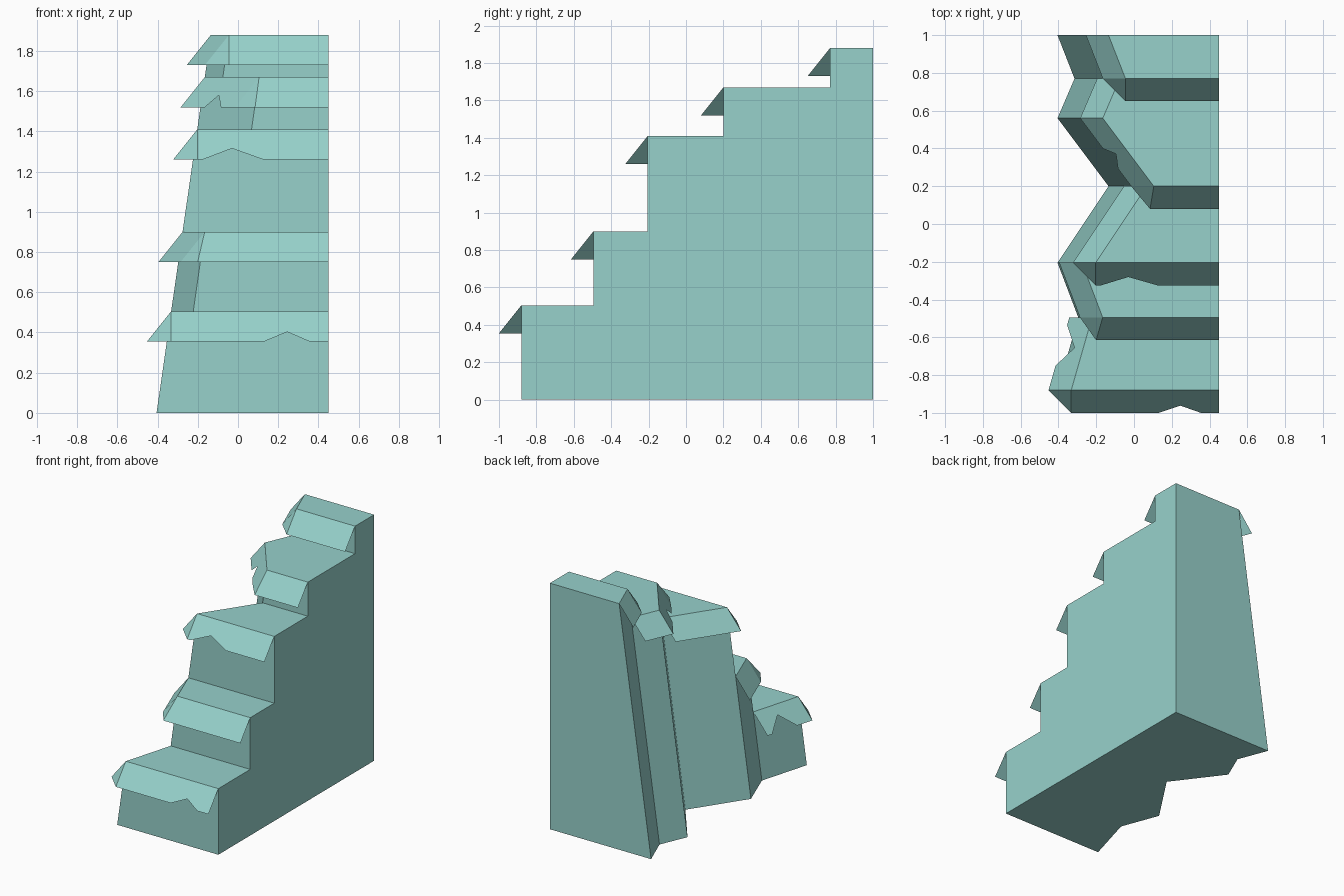
import bpy, bmesh
from mathutils import Vector

if "Cube" in bpy.data.objects:
    bpy.data.objects.remove(bpy.data.objects["Cube"])

RIGHT, LEAN = 0.45, 0.1436      # flat right side; inward lean of the left wall per unit of height
OUT, DROP = 0.12, 0.15          # overhang and drop of the ledge lips

# Foot of the left wall: y -> x
foot = {-0.88: -0.405, -0.495: -0.295, -0.205: -0.405, 0.2: -0.135,
        0.56: -0.405, 0.77: -0.315, 1.0: -0.405}
ys = sorted(foot)

# Steps: front y, back y, height, lip corner shift,
# chips in the front lip (x, depth), chips in the left lip (y, depth)
steps = [
    (-0.88, -0.495, 0.505, 0, [(0.355, 1), (0.245, 0.68), (0.13, 1)],
     [(-0.75, 1), (-0.655, 0.39), (-0.535, 1)]),
    (-0.495, -0.205, 0.90, -0.035, [], []),
    (-0.205, 0.2, 1.41, 0, [(0.125, 1), (-0.03, 0.63), (-0.175, 1)], []),
    (0.2, 0.77, 1.67, -0.02, [], [(0.293, 1), (0.371, 0.6), (0.40, 1)]),
    (0.77, 1.0, 1.88, 0, [], []),
]

stone = bpy.data.materials.new("pale_teal")
stone.diffuse_color = (0.31, 0.64, 0.60, 1)
stone.use_nodes = True
stone.node_tree.nodes["Principled BSDF"].inputs["Base Color"].default_value = stone.diffuse_color


def edge_x(y, z):
    """x of the leaning left wall at any y and height"""
    for a, b in zip(ys, ys[1:]):
        if a <= y <= b:
            t = (y - a) / (b - a)
            return foot[a] + t * (foot[b] - foot[a]) + LEAN * z


def make(name, faces, closed):
    bm = bmesh.new()
    for pts in faces:
        bm.faces.new([bm.verts.new(Vector(p)) for p in pts])
    bmesh.ops.remove_doubles(bm, verts=bm.verts, dist=1e-4)
    if closed:
        bmesh.ops.recalc_face_normals(bm, faces=bm.faces)
    else:                       # open sheets face upward
        bm.normal_update()
        for f in bm.faces:
            if f.normal.z < 0:
                f.normal_flip()
    me = bpy.data.meshes.new(name)
    bm.to_mesh(me)
    bm.free()
    me.materials.append(stone)
    ob = bpy.data.objects.new(name, me)
    bpy.context.collection.objects.link(ob)


# Stepped body: treads, risers and leaning left wall
body, profile, below = [], [(RIGHT, 1, 0), (RIGHT, -0.88, 0)], 0
for y0, y1, z, *_ in steps:
    seg = [y for y in ys if y0 <= y <= y1]
    body.append([(edge_x(y, z), y, z) for y in seg] + [(RIGHT, y1, z), (RIGHT, y0, z)])
    body.append([(edge_x(y0, below), y0, below), (RIGHT, y0, below),
                 (RIGHT, y0, z), (edge_x(y0, z), y0, z)])
    for a, b in zip(seg, seg[1:]):
        body.append([(edge_x(b, 0), b, 0), (edge_x(a, 0), a, 0),
                     (edge_x(a, z), a, z), (edge_x(b, z), b, z)])
    profile += [(RIGHT, y0, z), (RIGHT, y1, z)]
    below = z
# Right side, underside and back
body.append(profile)
body.append([(RIGHT, 1, 0), (RIGHT, -0.88, 0)] + [(foot[y], y, 0) for y in ys])
body.append([(RIGHT, 1, 0), (foot[1.0], 1, 0), (edge_x(1.0, below), 1, below), (RIGHT, 1, below)])
make("stepped_cliff", body, True)

# Thin sloping lips along the front and left of every step
for i, (y0, y1, z, shift, front_chips, left_chips) in enumerate(steps, 1):
    def left(y, d):
        return (edge_x(y, z) - OUT * d, y, z - DROP * d)

    def front(x, d):
        return (x, y0 - OUT * d, z - DROP * d)

    xe = edge_x(y0, z)
    corner = front(xe + shift, 1)
    lip = [[left(y0, 0), front(RIGHT, 0), front(RIGHT, 1)]
           + [front(x, d) for x, d in front_chips] + [corner],
           [left(y0, 0), corner, left(y0, 1)]]
    seg = [y for y in ys if y0 <= y <= y1]
    for a, b in zip(seg, seg[1:]):
        chips = [left(y, d) for y, d in left_chips if a < y < b]
        lip.append([left(b, 0), left(a, 0), left(a, 1)] + chips + [left(b, 1)])
    make(f"step_lip_{i}", lip, False)
